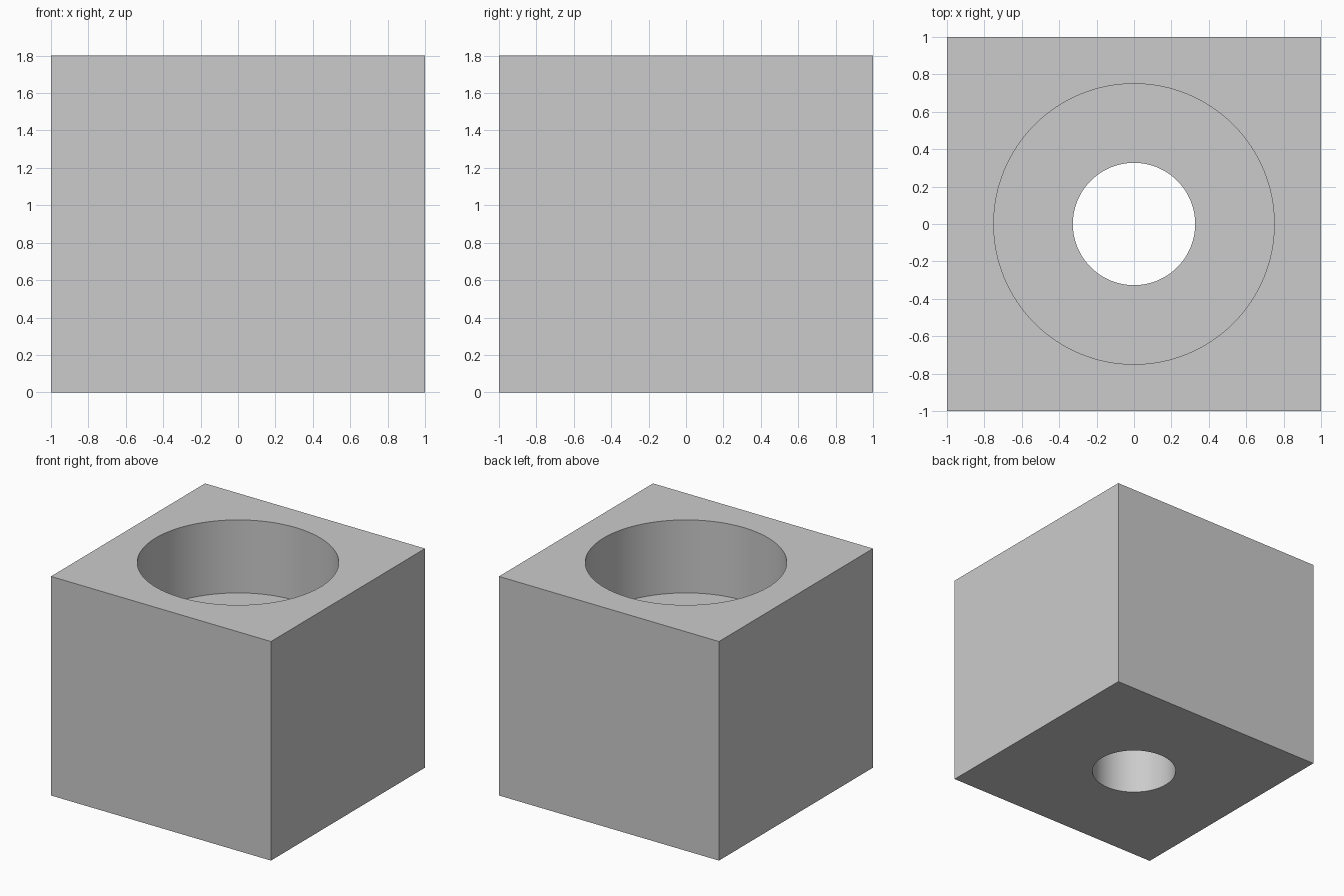
import bpy
import math

default = bpy.data.objects.get("Cube")
if default:
    bpy.data.objects.remove(default, do_unlink=True)

HEIGHT = 1.8
FLOOR = 1.2
MARGIN = 0.2

# Plain grey material
grey = bpy.data.materials.new("light_grey")
grey.use_nodes = True
colour = (0.6, 0.6, 0.6, 1.0)
grey.diffuse_color = colour
grey.node_tree.nodes["Principled BSDF"].inputs["Base Color"].default_value = colour

# Square block
bpy.ops.mesh.primitive_cube_add(size=1, location=(0, 0, HEIGHT / 2))
block = bpy.context.object
block.name = block.data.name = "bored_block"
block.scale = (2, 2, HEIGHT)
bpy.ops.object.transform_apply(location=True, rotation=False, scale=True)
block.data.materials.append(grey)


def bore(name, radius, bottom, top):
    """Cut a round vertical hole through the block between two heights."""
    bpy.ops.mesh.primitive_cylinder_add(
        vertices=128, radius=radius, depth=top - bottom,
        location=(0, 0, (top + bottom) / 2))
    cutter = bpy.context.object
    cutter.name = name
    cutter.hide_render = True
    cutter.data.materials.append(grey)
    cut = block.modifiers.new(name, "BOOLEAN")
    cut.operation = "DIFFERENCE"
    cut.solver = "EXACT"
    cut.object = cutter
    bpy.ops.object.select_all(action="DESELECT")
    block.select_set(True)
    bpy.context.view_layer.objects.active = block
    bpy.ops.object.modifier_apply(modifier=cut.name)
    bpy.data.objects.remove(cutter, do_unlink=True)


# Wide counterbore from the top, narrow hole right through
bore("counterbore_cutter", 0.75, FLOOR, HEIGHT + MARGIN)
bore("through_hole_cutter", 0.327, -MARGIN, HEIGHT + MARGIN)

# Smooth bore walls, sharp rims
bpy.ops.object.shade_smooth_by_angle(angle=math.radians(30))
